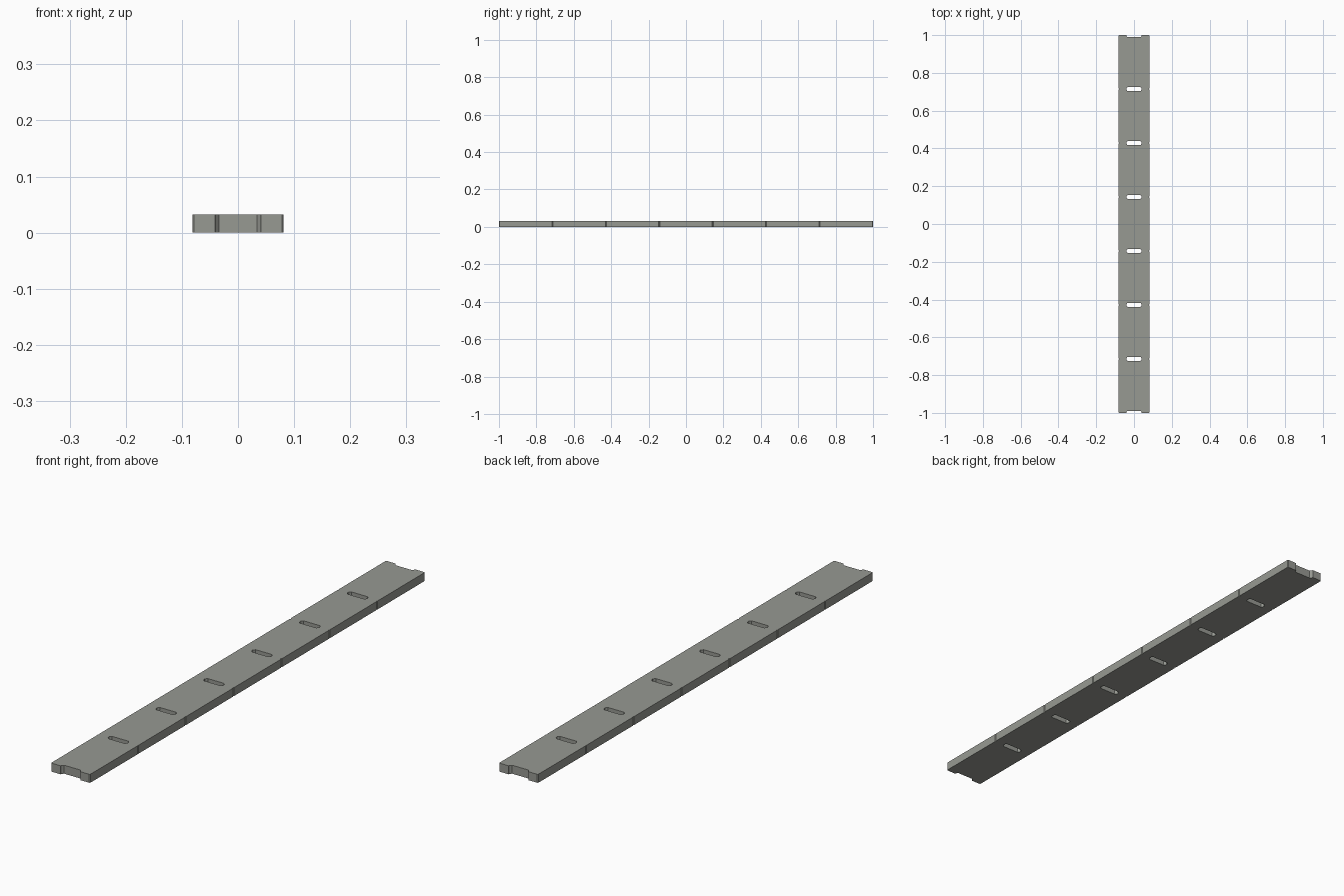
import bpy, bmesh

if "Cube" in bpy.data.objects:
    bpy.data.objects.remove(bpy.data.objects["Cube"])

COUNT = 7
LENGTH = 2.0 / COUNT
HALF_W, HEIGHT = 0.0815, 0.032
NOTCH_OUT, NOTCH_IN, DEPTH = 0.041, 0.034, 0.011
CORNER = 0.003

concrete = bpy.data.materials.new("grey concrete")
concrete.diffuse_color = (0.31, 0.32, 0.29, 1)
concrete.use_nodes = True
concrete.node_tree.nodes["Principled BSDF"].inputs["Base Color"].default_value = concrete.diffuse_color

# Half outline of one end (right side), mirrored in x and y for the whole slab
h = LENGTH / 2
quarter = [(HALF_W, h - CORNER), (HALF_W - CORNER, h), (NOTCH_OUT, h),
           (NOTCH_OUT - 0.002, h - DEPTH * 0.5), (NOTCH_IN, h - DEPTH)]
back = quarter + [(-x, y) for x, y in reversed(quarter)]
outline = back + [(-x, -y) for x, y in back]


def make_slab(name, y_mid):
    bm = bmesh.new()
    face = bm.faces.new([bm.verts.new((x, y + y_mid, 0)) for x, y in outline])
    top = bmesh.ops.extrude_face_region(bm, geom=[face])["geom"]
    bmesh.ops.translate(bm, vec=(0, 0, HEIGHT),
                        verts=[g for g in top if isinstance(g, bmesh.types.BMVert)])
    bmesh.ops.recalc_face_normals(bm, faces=bm.faces)
    mesh = bpy.data.meshes.new(name)
    bm.to_mesh(mesh)
    bm.free()
    mesh.materials.append(concrete)
    bpy.context.collection.objects.link(bpy.data.objects.new(name, mesh))


# Row of slabs; facing notches form the drainage slots
for i in range(COUNT):
    make_slab(f"slab_{i + 1}", -1 + LENGTH * (i + 0.5))
